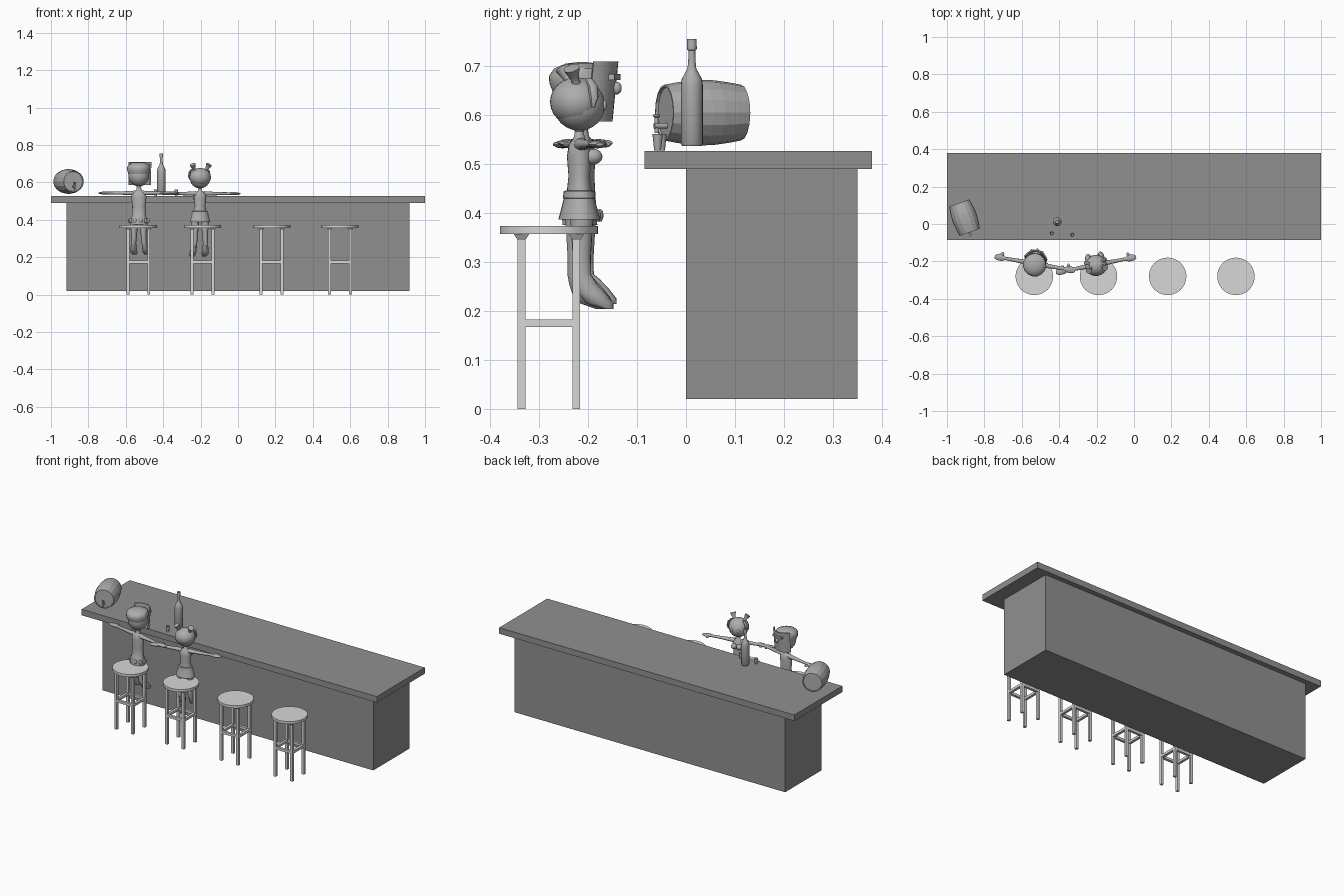
import bpy, bmesh, math
from mathutils import Matrix, Vector

T = Matrix.Translation
R = lambda deg, ax: Matrix.Rotation(math.radians(deg), 4, ax)
I = Matrix.Identity(4)


def material(name, v):
    m = bpy.data.materials.new(name)
    m.diffuse_color = (v, v, v, 1)
    return m


dark = material("dark grey", 0.28)
light = material("light grey", 0.68)
mid = material("mid grey", 0.42)
smooth_objs = []


def finish(name, bm, mat, M=I, smooth=False):
    bm.transform(M)
    bmesh.ops.recalc_face_normals(bm, faces=bm.faces)
    me = bpy.data.meshes.new(name)
    bm.to_mesh(me)
    bm.free()
    ob = bpy.data.objects.new(name, me)
    me.materials.append(mat)
    bpy.context.collection.objects.link(ob)
    if smooth:
        smooth_objs.append(ob)
    return ob


def box(name, lo, hi, mat, M=I):
    lo, hi = Vector(lo), Vector(hi)
    bm = bmesh.new()
    bmesh.ops.create_cube(bm, size=1)
    S = Matrix.Diagonal((*(hi - lo), 1))
    return finish(name, bm, mat, M @ T((lo + hi) / 2) @ S)


def loft(name, rings, mat, M=I, n=16, smooth=True, phase=0):
    """Skin ellipses (x, y, z, rx, ry) stacked along z, ends capped."""
    bm = bmesh.new()
    loops = []
    for x, y, z, a, b in rings:
        loops.append([bm.verts.new((x + a * math.cos(2 * math.pi * (i + phase) / n),
                                    y + b * math.sin(2 * math.pi * (i + phase) / n), z)) for i in range(n)])
    for p, q in zip(loops, loops[1:]):
        for i in range(n):
            j = (i + 1) % n
            bm.faces.new((p[i], p[j], q[j], q[i]))
    bm.faces.new(loops[0][::-1])
    bm.faces.new(loops[-1])
    return finish(name, bm, mat, M, smooth)


def lathe(name, prof, mat, M=I, n=16, smooth=True):
    return loft(name, [(0, 0, z, r, r) for r, z in prof], mat, M, n, smooth)


def ball(name, c, r, mat, M=I):
    bm = bmesh.new()
    bmesh.ops.create_uvsphere(bm, u_segments=20, v_segments=12, radius=1)
    return finish(name, bm, mat, M @ T(c) @ Matrix.Diagonal((*r, 1)), True)


# Bar counter
box("counter_base", (-0.917, 0, 0.02), (0.917, 0.35, 0.49), dark)
box("counter_top", (-1, -0.085, 0.49), (1, 0.38, 0.527), dark)

# Four stools
for sx in (-0.533, -0.19, 0.18, 0.545):
    M = T((sx, -0.28, 0))
    lathe("seat", [(0.1, 0.357), (0.1, 0.373)], light, M, 48)
    d, w = 0.056, 0.0078
    for a in range(4):
        Q = M @ R(90 * a, 'Z')
        box("stool_leg", (d - w, d - w, 0), (d + w, d + w, 0.357), light, Q)
        k = math.sqrt(2)
        loft("leg_flare", [(d, d, 0.345, w * k, w * k), (d, d, 0.357, 0.016 * k, 0.016 * k)],
             light, Q, 4, False, 0.5)
        box("rung", (-d, d - w, 0.167), (d, d + w, 0.182), light, Q)

# Barrel with recessed lids and a tap
B = T((-0.906, 0.034, 0.605)) @ R(19.6, 'Z')
lathe("barrel", [(0.001, -0.078), (0.052, -0.078), (0.053, -0.083), (0.057, -0.083), (0.062, -0.055),
                 (0.066, -0.025), (0.067, 0), (0.066, 0.025), (0.062, 0.055), (0.057, 0.083),
                 (0.053, 0.083), (0.052, 0.078), (0.001, 0.078)], mid, B @ R(-90, 'X'), 16, False)
lathe("tap_pipe", [(0.006, 0.076), (0.006, 0.105)], mid, B @ T((0, 0, -0.027)) @ R(90, 'X'), 10)
lathe("tap_spout", [(0.004, -0.042), (0.004, -0.01), (0.007, -0.008), (0.007, -0.004)], mid, B @ T((0, -0.1, 0)), 10)

# Bottle
lathe("bottle", [(0.02, 0.537), (0.0225, 0.541), (0.0225, 0.66), (0.021, 0.673), (0.015, 0.684), (0.009, 0.695),
                 (0.0075, 0.71), (0.007, 0.732), (0.0095, 0.733), (0.0105, 0.738), (0.0095, 0.744),
                 (0.0095, 0.755)], mid, T((-0.41, 0.012, 0)), 20)

# Small glasses, open at the top
for gx, gy in ((-0.44, -0.05), (-0.33, -0.058)):
    lathe("small_glass", [(0.007, 0.528), (0.0105, 0.561), (0.009, 0.561), (0.006, 0.533)], mid, T((gx, gy, 0)), 12)


def limbs(F, shoulder, hip, drop):
    for s in (-1, 1):
        # Arm with flat hand, thumb forward
        A = F @ T((0, 0, shoulder)) @ R(90 * s, 'Y')
        loft("arm", [(0, 0, 0.02, 0.013, 0.016), (0, 0, 0.045, 0.011, 0.013), (0, 0, 0.11, 0.008, 0.010),
                     (0, 0, 0.16, 0.007, 0.009), (0, 0.001, 0.175, 0.008, 0.017), (0, 0.002, 0.19, 0.008, 0.019),
                     (0, 0, 0.207, 0.006, 0.015), (0, 0, 0.218, 0.003, 0.008)], mid, A, 12)
        ball("thumb", (s * 0.178, 0.02, shoulder), (0.008, 0.012, 0.006), mid, F)
        # Leg with hanging foot
        x = s * hip
        loft("leg", [(x, 0, 0.405, 0.022, 0.026), (x, 0, 0.36, 0.019, 0.022), (x, 0, 0.31, 0.015, 0.019),
                     (x * 1.1, 0, 0.275, 0.014, 0.019), (x * 1.15, 0.008, 0.255 + drop, 0.015, 0.023),
                     (x * 1.2, 0.021, 0.235 + drop, 0.017, 0.029), (x * 1.25, 0.036, 0.216 + drop, 0.018, 0.029),
                     (x * 1.25, 0.053, 0.204 + drop, 0.012, 0.012)], mid, F, 12)


# Masked figure, turned towards its neighbour
F = T((-0.53, -0.212, 0)) @ R(-10, 'Z')
limbs(F, 0.543, 0.026, 0.01)
loft("torso", [(0, -0.005, 0.375, 0.045, 0.036), (0, -0.005, 0.4, 0.046, 0.035), (0, 0, 0.42, 0.038, 0.028),
               (0, 0, 0.47, 0.036, 0.025), (0, 0, 0.52, 0.041, 0.026), (0, 0, 0.547, 0.038, 0.022),
               (0, 0, 0.557, 0.015, 0.014), (0, 0, 0.575, 0.011, 0.011), (0, 0, 0.595, 0.02, 0.02)], mid, F)
for i in range(10):
    a = 2 * math.pi * i / 10
    ball("waist_leaf", (0.047 * math.cos(a), 0.036 * math.sin(a), 0.395), (0.011, 0.007, 0.013), mid, F)
ball("head", (0, 0, 0.638), (0.056, 0.056, 0.06), mid, F)
loft("hair_cap", [(0, -0.004, 0.645, 0.057, 0.056), (0, -0.006, 0.665, 0.062, 0.062), (0, -0.006, 0.68, 0.063, 0.063),
                  (0, -0.002, 0.695, 0.056, 0.056), (0, 0, 0.705, 0.035, 0.035), (0, 0, 0.708, 0.01, 0.01)], mid, F)
# Curved mask plate leaning forward, with brow and nose
bm = bmesh.new()
cols = []
for i in range(11):
    a = math.radians(-65 + 13 * i)
    cols.append([bm.verts.new((r * math.sin(a), r * math.cos(a) + (z - 0.648) * 0.1, z))
                 for r, z in ((0.061, 0.587), (0.068, 0.587), (0.068, 0.709), (0.061, 0.709))])
for p, q in zip(cols, cols[1:]):
    for i in range(4):
        j = (i + 1) % 4
        bm.faces.new((p[i], p[j], q[j], q[i]))
bm.faces.new(cols[0])
bm.faces.new(cols[-1])
finish("mask", bm, mid, F, True)
box("mask_brow", (-0.035, 0.055, 0.672), (0.035, 0.073, 0.684), mid, F)
ball("mask_nose", (0, 0.071, 0.655), (0.01, 0.011, 0.013), mid, F)

# Skirted figure with tied hair
F = T((-0.203, -0.218, 0)) @ R(11, 'Z')
limbs(F, 0.54, 0.027, 0)
loft("torso", [(0, 0, 0.42, 0.04, 0.027), (0, 0, 0.445, 0.036, 0.025), (0, 0, 0.475, 0.028, 0.022),
               (0, 0, 0.515, 0.034, 0.025), (0, 0, 0.54, 0.033, 0.021), (0, 0, 0.552, 0.013, 0.012),
               (0, 0, 0.566, 0.009, 0.009), (0, 0, 0.58, 0.018, 0.018)], mid, F)
loft("skirt", [(0, 0, 0.387, 0.056, 0.042), (0, 0, 0.43, 0.044, 0.031), (0, 0, 0.431, 0.046, 0.033),
               (0, 0, 0.445, 0.043, 0.031), (0, 0, 0.446, 0.035, 0.025)], mid, F, 20)
ball("head", (0, 0, 0.62), (0.054, 0.053, 0.052), mid, F)
# Hair shell tilted back, leaving the face clear
ball("hair", (0, -0.006, 0.627), (0.058, 0.054, 0.05), mid, F)
for s in (-1, 1):
    ball("chest", (s * 0.016, 0.026, 0.515), (0.016, 0.019, 0.016), mid, F)
    # Flared tied bunch
    lathe("hair_bunch", [(0.01, 0), (0.008, 0.01), (0.013, 0.025), (0.017, 0.037), (0.008, 0.037)], mid,
          F @ T((s * 0.03, -0.012, 0.664)) @ R(s * 25, 'Y') @ R(20, 'X'), 10)
    # Side lock along the cheek
    loft("side_lock", [(s * 0.053, 0.018, 0.615, 0.003, 0.003), (s * 0.056, 0.02, 0.635, 0.006, 0.009),
                       (s * 0.05, 0.018, 0.66, 0.007, 0.01), (s * 0.036, 0.012, 0.675, 0.006, 0.008)], mid, F, 8)
    ball("eye", (s * 0.02, 0.048, 0.62), (0.009, 0.005, 0.011), mid, F)

# Smooth shading that keeps the edges sharp
bpy.ops.object.select_all(action='DESELECT')
for ob in smooth_objs:
    ob.select_set(True)
bpy.context.view_layer.objects.active = smooth_objs[0]
bpy.ops.object.shade_smooth_by_angle(angle=math.radians(40))
